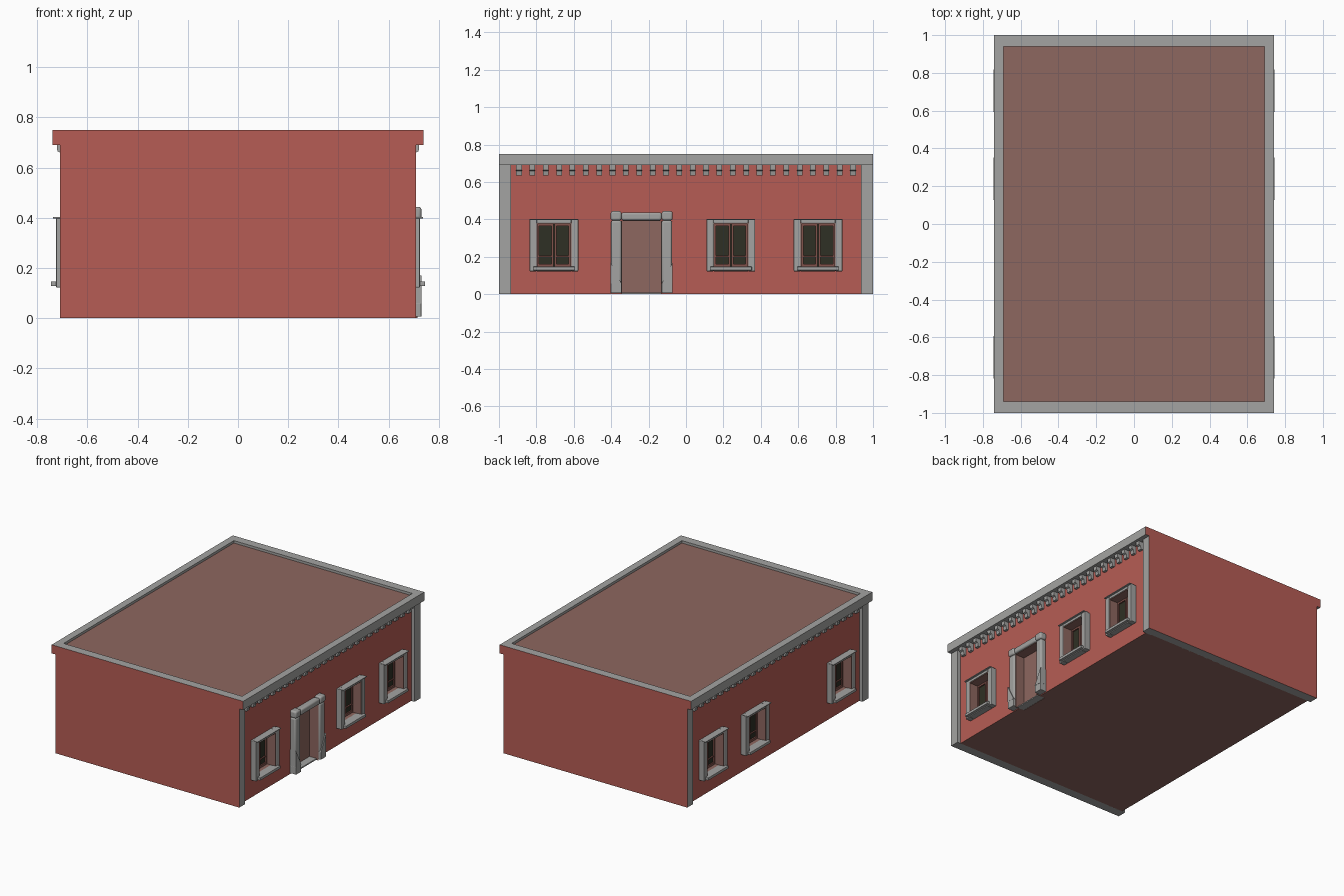
import bpy, bmesh
from mathutils import Vector

if "Cube" in bpy.data.objects:
    bpy.data.objects.remove(bpy.data.objects["Cube"])


def material(name, r, g, b):
    m = bpy.data.materials.new(name)
    m.diffuse_color = (r, g, b, 1)
    m.use_nodes = True
    m.node_tree.nodes["Principled BSDF"].inputs["Base Color"].default_value = m.diffuse_color
    return m


RED = material("red plaster", 0.47, 0.108, 0.09)
GREY = material("grey stone", 0.37, 0.37, 0.36)
BROWN = material("dusty brown", 0.27, 0.135, 0.115)
WOOD = material("window wood", 0.22, 0.085, 0.07)
GLASS = material("dark glass", 0.028, 0.03, 0.018)


def finish(name, bm, mats, rule=None, bevel=0, segments=2):
    bmesh.ops.recalc_face_normals(bm, faces=bm.faces)
    if rule:
        for f in bm.faces:
            f.material_index = rule(f.normal, f.calc_center_median())
    me = bpy.data.meshes.new(name)
    bm.to_mesh(me)
    bm.free()
    for m in mats:
        me.materials.append(m)
    ob = bpy.data.objects.new(name, me)
    bpy.context.collection.objects.link(ob)
    if bevel:
        mod = ob.modifiers.new("edge rounding", "BEVEL")
        mod.width, mod.segments = bevel, segments
    return ob


def boxes(name, specs, mats, rule=None, bevel=0, segments=2):
    """Each spec is x0, x1, y0, y1, z0, z1."""
    bm = bmesh.new()
    for x0, x1, y0, y1, z0, z1 in specs:
        vs = bmesh.ops.create_cube(bm, size=1)["verts"]
        for v in vs:
            v.co = Vector(((x0 + x1) / 2 + v.co.x * (x1 - x0),
                           (y0 + y1) / 2 + v.co.y * (y1 - y0),
                           (z0 + z1) / 2 + v.co.z * (z1 - z0)))
    return finish(name, bm, mats, rule, bevel, segments)


def prism(bm, points, offset):
    f = bm.faces.new([bm.verts.new(p) for p in points])
    ext = bmesh.ops.extrude_face_region(bm, geom=[f])["geom"]
    bmesh.ops.translate(bm, vec=offset, verts=[v for v in ext if isinstance(v, bmesh.types.BMVert)])


CORE, WALL = 0.645, 0.685
Z0, Z1 = 0.145, 0.38                    # window opening heights
WINDOWS = (-0.706, 0.24, 0.706)
HALF = 0.093                            # half window opening
DOOR = (-0.345, -0.13, 0.395)           # door opening y0, y1, height


def outer_red(n, c):
    return 0 if abs(n.y) > 0.9 and abs(c.y) > 0.99 else 1


# core block, also the back of the door recess
boxes("core", [(-CORE, CORE, -0.94, 0.94, 0, 0.70)], [BROWN])
boxes("roof", [(-0.695, 0.695, -0.945, 0.945, 0.69, 0.733)], [BROWN])

# end walls: red outside, grey corner strips along the sides
boxes("end_walls", [(-0.71, 0.71, -1, -0.935, 0, 0.69),
                    (-0.71, 0.71, 0.935, 1, 0, 0.69)], [RED, GREY], outer_red)

# parapet ring
boxes("parapet", [(-0.74, 0.74, -1, -0.94, 0.69, 0.75), (-0.74, 0.74, 0.94, 1, 0.69, 0.75),
                  (-0.74, -0.69, -0.94, 0.94, 0.69, 0.75), (0.69, 0.74, -0.94, 0.94, 0.69, 0.75)],
      [RED, GREY], outer_red)


def sided(s, spec):
    x0, x1 = sorted((s * spec[0], s * spec[1]))
    return (x0, x1) + tuple(spec[2:])


for s, side in ((1, "right"), (-1, "left")):
    # side wall as strips and piers around the openings
    openings = [(y - HALF, y + HALF, Z0, Z1) for y in WINDOWS]
    if s > 0:
        openings.append((DOOR[0], DOOR[1], 0, DOOR[2]))
    openings.sort()
    wall, y = [], -0.936
    for a, b, lo, hi in openings:
        wall.append((CORE, WALL, y, a, 0, 0.70))
        wall.append((CORE, WALL, a, b, hi, 0.70))
        if lo > 0:
            wall.append((CORE, WALL, a, b, 0, lo))
        y = b
    wall.append((CORE, WALL, y, 0.936, 0, 0.70))
    boxes(side + "_wall", [sided(s, w) for w in wall], [RED, BROWN],
          lambda n, c: 0 if abs(n.x) > 0.5 else 1)

    # windows: stone surround, brown reveal, sill, cap, two casements with glass
    stone, reveal, sill, wood, glass = [], [], [], [], []
    for c in WINDOWS:
        o, h = 0.13, HALF
        x0, x1 = WALL - 0.005, 0.725
        stone += [(x0, x1, c - o, c - h, 0.122, 0.4), (x0, x1, c + h, c + o, 0.122, 0.4),
                  (x0, x1, c - h, c + h, Z1, 0.4), (x0, x1, c - h, c + h, 0.122, Z0)]
        reveal += [(CORE, 0.722, c - h, c - h + 0.004, Z0, Z1),
                   (CORE, 0.722, c + h - 0.004, c + h, Z0, Z1),
                   (CORE, 0.722, c - h, c + h, Z1 - 0.004, Z1)]
        sill += [(0.70, 0.745, c - 0.112, c + 0.112, 0.128, 0.147),
                 (0.70, 0.738, c - o, c + o, 0.397, 0.403)]
        glass.append((CORE - 0.002, CORE + 0.004, c - h, c + h, Z0, Z1))
        for d in (-1, 1):
            a, b = sorted((c + d * 0.003, c + d * (h - 0.003)))
            wx = CORE + 0.013
            wood += [(CORE, wx, a, a + 0.011, Z0, Z1), (CORE, wx, b - 0.011, b, Z0, Z1),
                     (CORE, wx, a, b, Z0, Z0 + 0.016), (CORE, wx, a, b, Z1 - 0.016, Z1),
                     (CORE, wx, a, b, 0.2, 0.206)]
    for name, specs, m, bev in (("window_surrounds", stone, GREY, 0.004),
                                ("window_reveals", reveal, BROWN, 0),
                                ("window_sills", sill, GREY, 0.002),
                                ("casements", wood, WOOD, 0), ("glass", glass, GLASS, 0)):
        boxes(side + "_" + name, [sided(s, q) for q in specs], [m], bevel=bev)

    # row of small stepped brackets under the parapet
    bm = bmesh.new()
    profile = [(0.68, 0.692), (0.722, 0.692), (0.72, 0.665), (0.708, 0.66), (0.703, 0.635), (0.68, 0.635)]
    for i in range(26):
        yc = -0.893 + i * 1.786 / 25
        prism(bm, [(s * x, yc - 0.015, z) for x, z in profile], (0, 0.03, 0))
    finish(side + "_brackets", bm, [GREY])

# door surround: jambs, lintel, corner blocks, feet
d0, d1, top = DOOR
x0 = WALL - 0.005
jambs = boxes("door_surround", [(x0, 0.725, d0 - 0.055, d0, 0.05, top), (x0, 0.725, d1, d1 + 0.055, 0.05, top),
                                (x0, 0.728, d0, d1, top, 0.437),
                                (x0, 0.731, d0 - 0.058, d0, top, 0.444), (x0, 0.731, d1, d1 + 0.058, top, 0.444)],
              [GREY], bevel=0.011, segments=3)
boxes("door_feet", [(x0, 0.731, d0 - 0.058, d0, 0.006, 0.06), (x0, 0.731, d1, d1 + 0.058, 0.006, 0.06),
                    (CORE, 0.70, d0, d1, 0, 0.01)], [GREY], bevel=0.003)
boxes("door_reveal", [(CORE, 0.715, d0, d0 + 0.004, 0, top), (CORE, 0.715, d1 - 0.004, d1, 0, top),
                      (CORE, 0.715, d0, d1, top - 0.004, top)], [BROWN])
# slanted braces at the foot of each jamb
bm = bmesh.new()
for inner, d in ((d0, -1), (d1, 1)):
    out = inner + d * 0.058
    prism(bm, [(x0, out, 0.17), (x0, out, 0.058), (x0, inner, 0.058)], (0.732 - x0, 0, 0))
finish("door_braces", bm, [GREY])

for ob in bpy.context.collection.objects:
    ob.select_set(False)
jambs.select_set(True)
bpy.context.view_layer.objects.active = jambs
bpy.ops.object.shade_smooth_by_angle()
